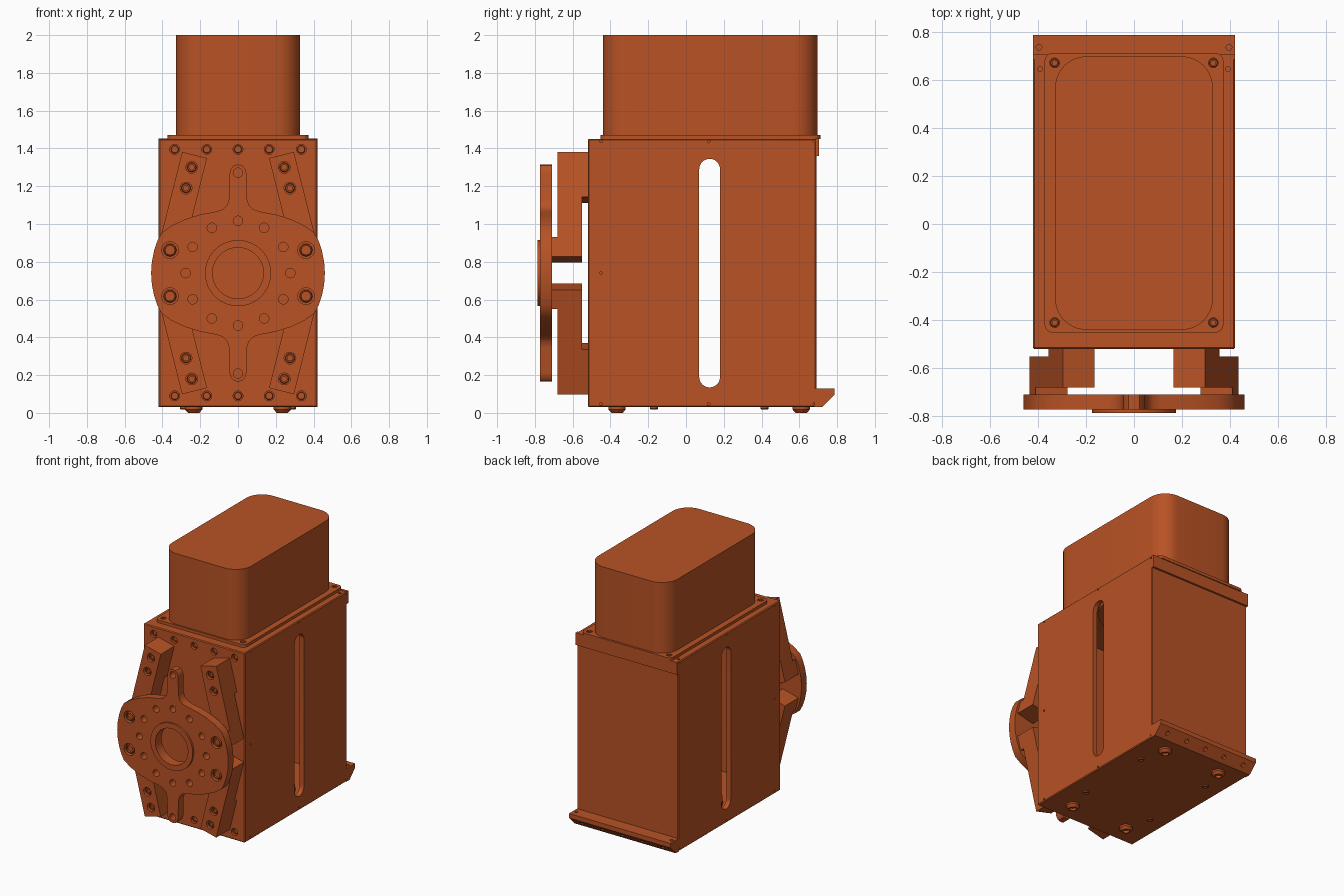
import bpy, bmesh, math
from mathutils import Vector, Matrix

if "Cube" in bpy.data.objects:
    bpy.data.objects.remove(bpy.data.objects["Cube"])

mat = bpy.data.materials.new("orange_metal")
mat.diffuse_color = (0.48, 0.085, 0.018, 1)
mat.use_nodes = True
mat.node_tree.nodes["Principled BSDF"].inputs["Base Color"].default_value = mat.diffuse_color
X, Y, Z = Vector((1, 0, 0)), Vector((0, 1, 0)), Vector((0, 0, 1))


def finish(name, bm):
    bmesh.ops.recalc_face_normals(bm, faces=bm.faces)
    me = bpy.data.meshes.new(name)
    bm.to_mesh(me)
    bm.free()
    me.materials.append(mat)
    ob = bpy.data.objects.new(name, me)
    bpy.context.collection.objects.link(ob)
    return ob


def box(name, x0, x1, y0, y1, z0, z1, bevel=0):
    bm = bmesh.new()
    m = Matrix.Translation(((x0 + x1) / 2, (y0 + y1) / 2, (z0 + z1) / 2))
    bmesh.ops.create_cube(bm, size=1, matrix=m @ Matrix.Diagonal((x1 - x0, y1 - y0, z1 - z0, 1)))
    if bevel:
        bmesh.ops.bevel(bm, geom=bm.edges[:], offset=bevel, segments=1, affect='EDGES')
    return finish(name, bm)


def prism(name, pts, u, v, sweep, origin=(0, 0, 0)):
    """Outline in the u/v plane, swept along a vector."""
    bm = bmesh.new()
    o = Vector(origin)
    f = bm.faces.new([bm.verts.new(o + u * a + v * b) for a, b in pts])
    r = bmesh.ops.extrude_face_region(bm, geom=[f])
    bmesh.ops.translate(bm, vec=sweep, verts=[e for e in r["geom"] if isinstance(e, bmesh.types.BMVert)])
    return finish(name, bm)


def lathe(name, profile, loc, axis, sides=24):
    """Radius/height profile turned about an axis through loc."""
    bm = bmesh.new()
    q = axis.to_track_quat('Z', 'Y')
    vs = [bm.verts.new((r, 0, h)) for r, h in profile]
    es = [bm.edges.new((a, b)) for a, b in zip(vs, vs[1:])]
    bmesh.ops.spin(bm, geom=vs + es, cent=(0, 0, 0), axis=Z, angle=math.tau, steps=sides)
    bmesh.ops.remove_doubles(bm, verts=bm.verts, dist=1e-5)
    bmesh.ops.transform(bm, matrix=Matrix.Translation(loc) @ q.to_matrix().to_4x4(), verts=bm.verts)
    return finish(name, bm)


def rounded(x0, x1, y0, y1, r, n=8):
    pts = []
    for i, (cx, cy) in enumerate(((x1 - r, y1 - r), (x0 + r, y1 - r), (x0 + r, y0 + r), (x1 - r, y0 + r))):
        for k in range(n + 1):
            a = math.pi / 2 * (i + k / n)
            pts.append((cx + r * math.cos(a), cy + r * math.sin(a)))
    return pts


def cut(ob, cutter):
    cutter.hide_render = True
    mod = ob.modifiers.new("cut", 'BOOLEAN')
    mod.operation, mod.solver, mod.object = 'DIFFERENCE', 'EXACT', cutter
    bpy.context.view_layer.objects.active = ob
    bpy.ops.object.modifier_apply(modifier=mod.name)
    bpy.data.objects.remove(cutter)


def drill(ob, holes):
    """holes: (centre, axis, radius, half depth), all cut in one go."""
    bm = bmesh.new()
    for c, axis, r, d in holes:
        m = Matrix.Translation(c) @ axis.to_track_quat('Z', 'Y').to_matrix().to_4x4()
        bmesh.ops.create_cone(bm, cap_ends=True, segments=20, radius1=r, radius2=r, depth=2 * d, matrix=m)
    cut(ob, finish("drill_cutter", bm))


def screw(name, loc, axis, r, h, socket=0.55):
    return lathe(name, [(0, h * .4), (r * socket, h * .4), (r * socket, h), (r * .85, h),
                        (r, h * .7), (r, 0), (0, 0)], loc, axis, 16)


# Hollow housing with side slots and small holes
housing = box("housing", -.42, .42, -.52, .69, .03, 1.45, .006)
cut(housing, box("cavity_cutter", -.385, .385, -.47, .665, .07, 1.42))
cut(housing, prism("slot_cutter", rounded(.07, .18, .135, 1.345, .0549), Y, Z, X * 1.2, (-.6, 0, 0)))
row = (-.335, -.165, 0, .165, .335)
holes = [((x, -.52, z), Y, .026, .025) for x in row for z in (.09, 1.395)]
pins = [(y, z) for y in (-.45, .12, .68) for z in (.048, 1.437)] + [(-.45, .74)]
holes += [((s * .42, y, z), X, .007, .012) for s in (-1, 1) for y, z in pins]
holes += [((s * .39, .645, 1.45), Z, .01, .02) for s in (-1, 1)]
drill(housing, holes)
for x in row:
    for z in (.09, 1.395):
        screw("face_screw", (x, -.499, z), -Y, .021, .012)

# Rear flange at the top and chamfered lip at the bottom
box("rear_flange", -.42, .42, .685, .705, 1.36, 1.452)
lip = prism("rear_lip", [(.68, .03), (.72, .03), (.785, .095), (.785, .128), (.68, .128)],
            Y, Z, X * .84, (-.42, 0, 0))
drill(lip, [((s * .395, .735, .128), Z, .012, .03) for s in (-1, 1)]
      + [((x, .7525, .0625), Vector((0, 1, -1)).normalized(), .016, .02) for x in row])

# Top plate, motor cover and corner screws
plate = prism("top_plate", rounded(-.372, .372, -.452, .712, .035, 5), X, Y, Z * .022, (0, 0, 1.449))
corners = [(s * .33, y) for s in (-1, 1) for y in (-.41, .67)]
drill(plate, [((x, y, 1.471), Z, .02, .014) for x, y in corners])
for x, y in corners:
    screw("plate_screw", (x, y, 1.456), Z, .018, .012)
prism("motor_cover", rounded(-.328, .328, -.44, .697, .13, 10), X, Y, Z * .54, (0, 0, 1.46))

# Feet and small screws under the base
for s in (-1, 1):
    for y in (-.365, .61):
        lathe("foot", [(0, .012), (.022, .012), (.022, .03), (.03, .03), (.046, .012), (.046, -.01), (0, -.01)],
              (s * .235, y, .03), -Z)
    for y in (-.17, .415):
        screw("base_screw", (s * .285, y, .032), -Z, .021, .014)

# Bearing rings inside, on the floor and under the ceiling
for name, z, ax in (("floor_bearing", .065, Z), ("ceiling_bearing", 1.425, -Z)):
    lathe(name, [(.1, 0), (.1, .03), (.16, .03), (.16, .055), (.24, .055), (.24, .03), (.32, .03), (.32, 0), (.1, 0)],
          (0, .12, z), ax, 32)

# Four stepped slanted arms carrying the disc
side = [(0, -.518), (.245, -.518), (.245, -.55), (.57, -.55), (.57, -.712),
        (.465, -.712), (.465, -.68), (0, -.68)]
for sx in (-1, 1):
    for sz in (-1, 1):
        along = Vector((sx * .243, 0, -sz * .97))
        across = Vector((sz * .97, 0, sx * .243))
        start = Vector((sx * .23, 0, .74 + sz * .625)) - across * .068
        arm = prism("arm", side, along, Y, across * .136, start)
        spots = [(sx * .245, .74 + sz * .56), (sx * .275, .74 + sz * .45)]
        drill(arm, [((x, -.68, z), Y, .031, .03) for x, z in spots])
        for x, z in spots:
            screw("arm_screw", (x, -.652, z), -Y, .025, .018)

# Lens-shaped mounting disc with top and bottom tabs
quarter = [(.46, 0), (.456, .06), (.444, .12), (.427, .17), (.405, .213), (.35, .252), (.28, .285),
           (.2, .31), (.115, .326), (.08, .338), (.058, .36), (.047, .395), (.044, .53),
           (.038, .552), (.022, .57), (0, .575)]
half = quarter + [(-x, z) for x, z in quarter[-2::-1]]
outline = half + [(x, -z) for x, z in half[-2:0:-1]]
disc = prism("mount_disc", outline, X, Z, Y * .062, (0, -.772, .74))
ring = [(.277 * math.cos(k * math.pi / 6), .74 + .277 * math.sin(k * math.pi / 6)) for k in range(12)]
ring += [(0, 1.272), (0, .208)]
bolts = [(sx * .36, .74 + sz * .122) for sx in (-1, 1) for sz in (-1, 1)]
drill(disc, [((x, -.74, z), Y, .025, .06) for x, z in ring]
      + [((x, -.772, z), Y, .044, .03) for x, z in bolts] + [((0, -.74, .74), Y, .15, .06)])
for x, z in bolts:
    screw("disc_bolt", (x, -.743, z), -Y, .034, .025, .7)

# Raised hub ring
lathe("hub_ring", [(.135, 0), (.175, 0), (.175, .075), (.135, .075), (.135, 0)], (0, -.711, .74), -Y, 48)

# Smooth round surfaces, keep edges sharp
bpy.ops.object.select_all(action='DESELECT')
for ob in bpy.data.objects:
    ob.select_set(True)
bpy.context.view_layer.objects.active = housing
bpy.ops.object.shade_smooth_by_angle(angle=math.radians(30))
